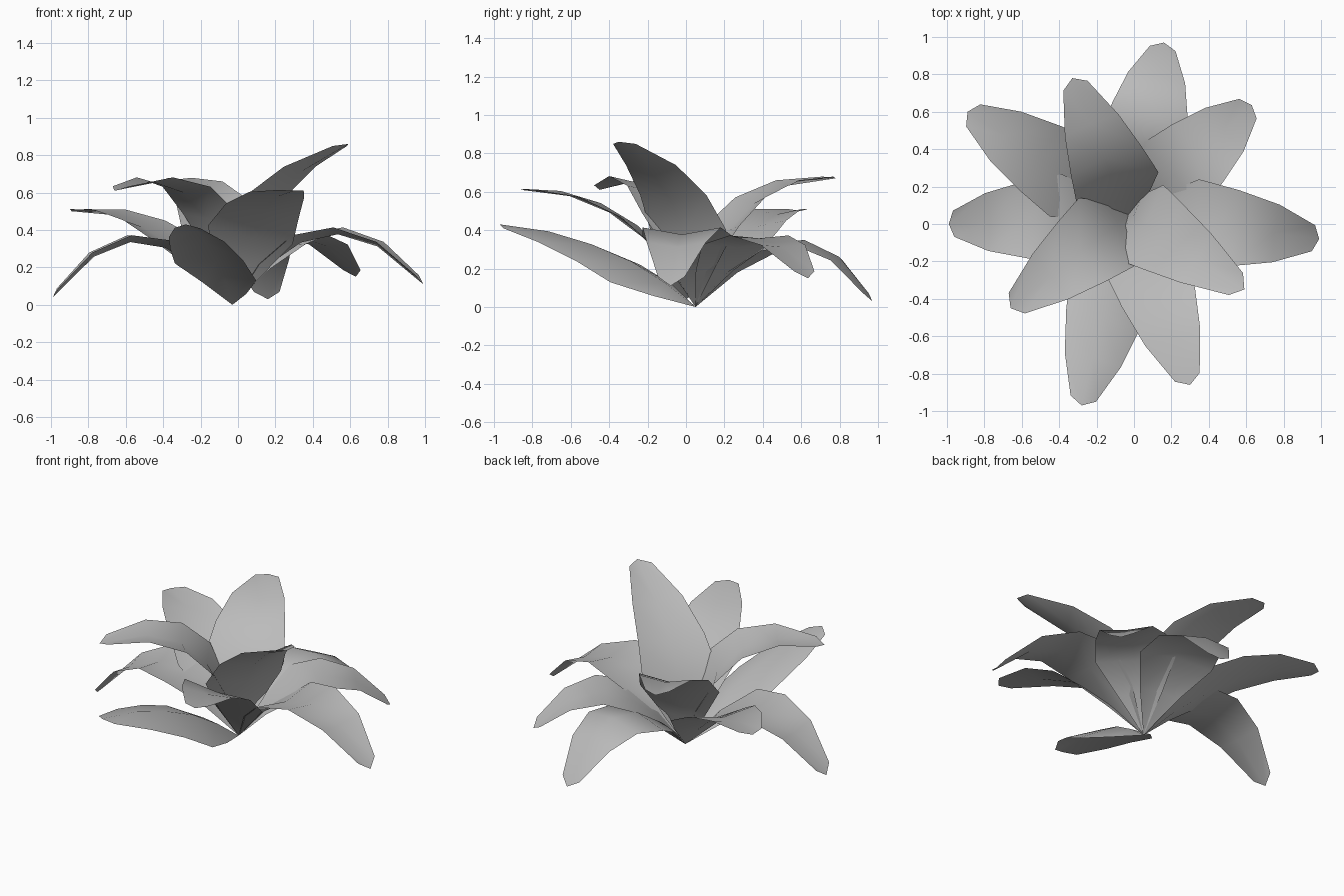
import bpy
import bmesh
from mathutils import Vector

if "Cube" in bpy.data.objects:
    bpy.data.objects.remove(bpy.data.objects["Cube"], do_unlink=True)

# One plain grey for the whole plant
grey = bpy.data.materials.new("leaf grey")
grey.use_nodes = True
colour = (0.5, 0.5, 0.5, 1)
grey.diffuse_color = colour
grey.node_tree.nodes["Principled BSDF"].inputs["Base Color"].default_value = colour

ROOT = Vector((-0.03, 0.05, 0))
UP = Vector((0, 0, 1))
# Leaf outline: position along the rib, half width
OUTLINE = [(0.17, 0.13), (0.36, 0.235), (0.56, 0.205), (0.77, 0.155), (0.965, 0.07)]


def make_leaf(name, tip, reach, height, roll=0, cup=0.12):
    """Broad leaf arching from the root to its tip, bent by one control point."""
    tip = Vector(tip)
    out = tip - ROOT
    out.z = 0
    out.normalize()
    side = UP.cross(out)
    bend = ROOT + out * reach + UP * height

    def rib(t):
        return ROOT * (1 - t) ** 2 + bend * 2 * t * (1 - t) + tip * t * t

    bm = bmesh.new()
    root = bm.verts.new(ROOT)
    rows = []
    for t, half in OUTLINE:
        slope = (bend - ROOT) * (1 - t) + (tip - bend) * t
        normal = slope.cross(side).normalized()
        across = (side + normal * roll * (1 - t)).normalized()
        lift = normal * half * cup
        centre = rib(t)
        middle = tip if t == OUTLINE[-1][0] else centre - lift / 2
        points = (centre - across * half + lift, middle, centre + across * half + lift)
        rows.append([bm.verts.new(p) for p in points])
    # Fan at the root, then two quads per row
    for k in range(2):
        bm.faces.new((root, rows[0][k], rows[0][k + 1]))
        for a, b in zip(rows, rows[1:]):
            bm.faces.new((a[k], b[k], b[k + 1], a[k + 1]))
    bm.normal_update()
    if sum(f.normal.z for f in bm.faces) < 0:
        bmesh.ops.reverse_faces(bm, faces=bm.faces[:])
    for face in bm.faces:
        face.smooth = True

    mesh = bpy.data.meshes.new(name)
    bm.to_mesh(mesh)
    bm.free()
    mesh.materials.append(grey)
    obj = bpy.data.objects.new(name, mesh)
    bpy.context.collection.objects.link(obj)


# Drooping leaves
make_leaf("back_leaf", (0.16, 0.97, 0.03), 0.57, 0.67, cup=-0.1)
make_leaf("back_left_leaf", (0.63, 0.635, 0.15), 0.45, 0.64, cup=0.05)
make_leaf("left_leaf", (0.99, -0.08, 0.11), 0.5, 0.72)
make_leaf("right_leaf", (-0.99, 0.0, 0.04), 0.5, 0.68)
# Spreading and rising leaves
make_leaf("tall_leaf", (0.59, -0.35, 0.86), 0.0, 0.6)
make_leaf("front_left_leaf", (0.3, -0.86, 0.61), 0.35, 0.62, roll=-0.45, cup=0.05)
make_leaf("front_right_leaf", (-0.28, -0.97, 0.43), 0.48, 0.35, roll=-0.35, cup=-0.2)
make_leaf("upper_right_leaf", (-0.66, -0.45, 0.61), 0.15, 0.85)
make_leaf("back_right_leaf", (-0.89, 0.6, 0.5), 0.5, 0.55)
make_leaf("upper_back_leaf", (-0.33, 0.78, 0.67), 0.15, 0.69)
